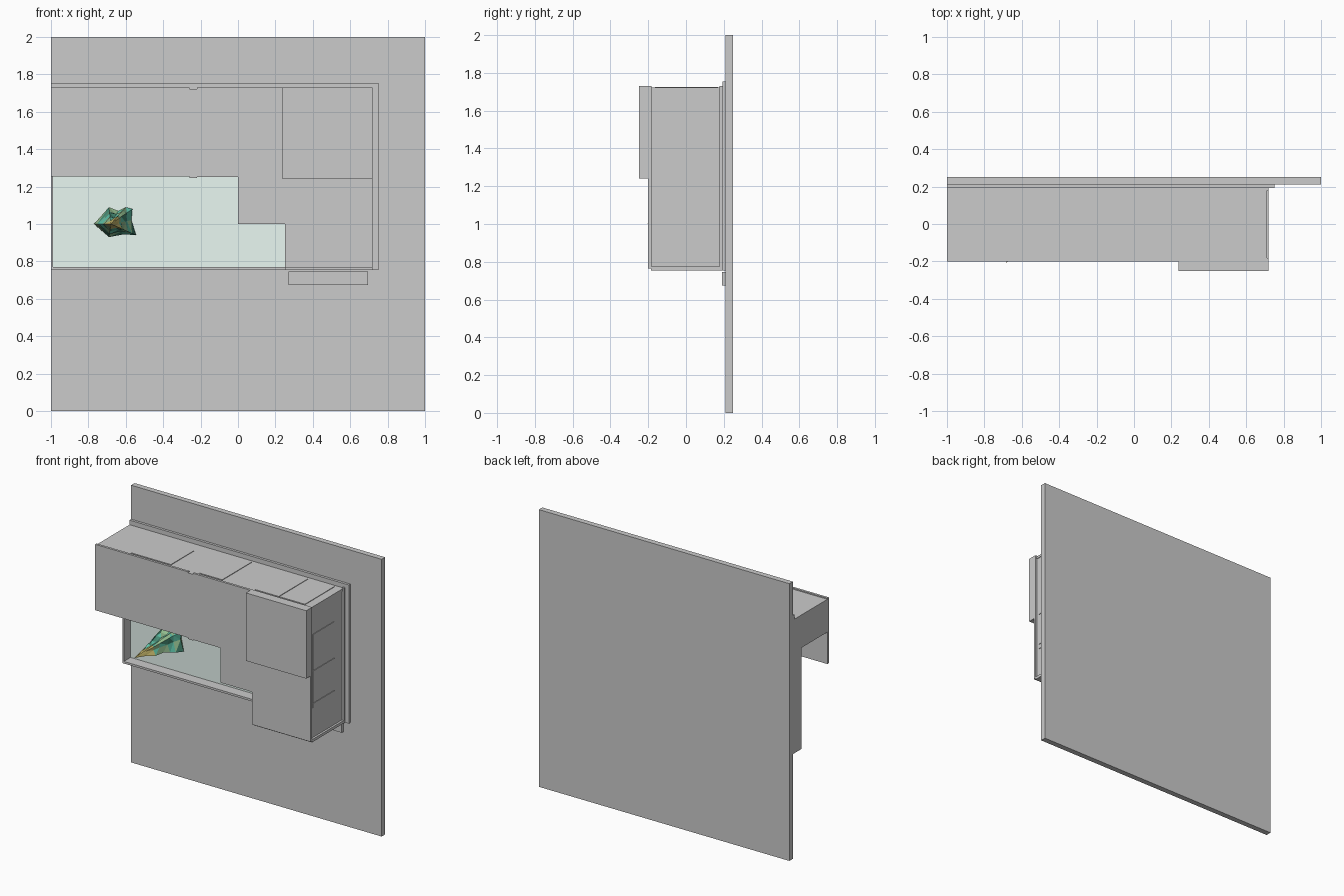
import bpy, bmesh, math, random
from mathutils import Vector

if "Cube" in bpy.data.objects:
    bpy.data.objects.remove(bpy.data.objects["Cube"])

random.seed(4)


def material(name, rgb):
    m = bpy.data.materials.new(name)
    m.diffuse_color = (*rgb, 1)
    m.use_nodes = True
    m.node_tree.nodes["Principled BSDF"].inputs["Base Color"].default_value = m.diffuse_color
    return m


def link(name, bm, mats=()):
    bmesh.ops.recalc_face_normals(bm, faces=bm.faces)
    me = bpy.data.meshes.new(name)
    bm.to_mesh(me)
    bm.free()
    for m in mats:
        me.materials.append(m)
    ob = bpy.data.objects.new(name, me)
    bpy.context.collection.objects.link(ob)
    return ob


def prism(name, points, offset, mats=()):
    """Extrude a flat outline along an offset vector."""
    bm = bmesh.new()
    face = bm.faces.new([bm.verts.new(p) for p in points])
    ext = bmesh.ops.extrude_face_region(bm, geom=[face])
    moved = [g for g in ext["geom"] if isinstance(g, bmesh.types.BMVert)]
    bmesh.ops.translate(bm, verts=moved, vec=Vector(offset))
    return link(name, bm, mats)


def box(name, x, y, z, mats=()):
    pts = [(x[0], y[0], z[0]), (x[1], y[0], z[0]), (x[1], y[1], z[0]), (x[0], y[1], z[0])]
    return prism(name, pts, (0, 0, z[1] - z[0]), mats)


# Wall, backing board and plaque
box("wall", (-1, 1), (0.21, 0.25), (0, 2))
box("backing_board", (-1, 0.75), (0.192, 0.21), (0.755, 1.755))
box("plaque", (0.27, 0.695), (0.19, 0.21), (0.675, 0.745))
pale = material("pale_green", (0.82, 0.94, 0.89))
box("back_pane", (-0.99, 0.7), (0.186, 0.192), (0.77, 1.7), [pale])

# Stepped front panel with the window cut out of its lower left
outline = [(-1, 1.73), (-0.26, 1.73), (-0.26, 1.722), (-0.22, 1.722), (-0.22, 1.73),
           (0.72, 1.73), (0.72, 0.765), (0.25, 0.765), (0.25, 1.0), (0, 1.0),
           (0, 1.25), (-0.22, 1.25), (-0.22, 1.245), (-0.26, 1.245), (-0.26, 1.255), (-1, 1.255)]
prism("front_panel", [(x, -0.2, z) for x, z in outline], (0, 0.017, 0))
box("raised_front_block", (0.238, 0.72), (-0.25, -0.2), (1.24, 1.73))

# Casing: top, right side, notched left side and floors
box("top_panel", (-1, 0.71), (-0.183, 0.192), (1.705, 1.722))
box("right_panel", (0.69, 0.705), (-0.183, 0.192), (0.775, 1.722))
side = [(-0.183, 1.705), (0.192, 1.705), (0.192, 0.765), (0.11, 0.765), (0.11, 1.485), (-0.183, 1.485)]
prism("left_panel", [(-1, y, z) for y, z in side], (0.012, 0, 0))
box("left_lower_sill", (-1, 0.25), (0.11, 0.192), (0.755, 0.77))
box("right_floor", (0.25, 0.72), (-0.185, 0.192), (0.755, 0.775))
box("right_back_strip", (0.705, 0.72), (0.178, 0.192), (0.775, 1.73))

# Thin hatches on the top and the right side
for i, (x0, x1, y1) in enumerate([(-0.74, -0.42, 0.10), (-0.19, -0.01, 0.17),
                                  (0.25, 0.44, 0.17), (0.445, 0.65, 0.17)]):
    box(f"top_hatch_{i}", (x0, x1), (-0.165, y1), (1.722, 1.726))
for i, (z0, z1) in enumerate([(0.99, 1.022), (1.026, 1.256), (1.26, 1.52)]):
    box(f"side_hatch_{i}", (0.705, 0.709), (-0.16, 0.09), (z0, z1))

# Faceted crystal spike growing forward from the back pane
colours = [material("dark_green", (0.06, 0.25, 0.17)), material("teal", (0.12, 0.58, 0.42)),
           material("leaf_green", (0.30, 0.52, 0.28)), material("amber", (0.62, 0.52, 0.16))]
base = [(-0.77, 1.0), (-0.69, 1.09), (-0.64, 1.07), (-0.6, 1.09), (-0.565, 1.08),
        (-0.57, 1.02), (-0.545, 0.94), (-0.61, 0.945), (-0.69, 0.93)]
tip = Vector((-0.68, -0.21, 1.0))
bm = bmesh.new()
rings = []
for y, s in [(0.188, 0.88), (0.15, 1.0), (0.10, 0.78), (0.06, 0.74), (0.01, 0.5), (-0.05, 0.42), (-0.12, 0.2)]:
    ring = []
    for x, z in base:
        k = s if s == 1.0 else s * random.uniform(0.9, 1.1)
        ring.append(bm.verts.new((tip.x + (x - tip.x) * k,
                                  y + random.uniform(-0.015, 0.015) * (y < 0.18),
                                  tip.z + (z - tip.z) * k)))
    rings.append(ring)
n = len(base)
bm.faces.new(rings[0])
apex = bm.verts.new(tip)
for a, b in zip(rings, rings[1:]):
    for i in range(n):
        bm.faces.new((a[i], a[(i + 1) % n], b[(i + 1) % n], b[i]))
for i in range(n):
    bm.faces.new((rings[-1][i], rings[-1][(i + 1) % n], apex))
bmesh.ops.triangulate(bm, faces=[f for f in bm.faces if len(f.verts) == 4])
for f in bm.faces:
    near = f.calc_center_median().y < -0.07
    f.material_index = 3 if near else random.choice((0, 1, 1, 2, 2))
link("crystal_spike", bm, colours)
